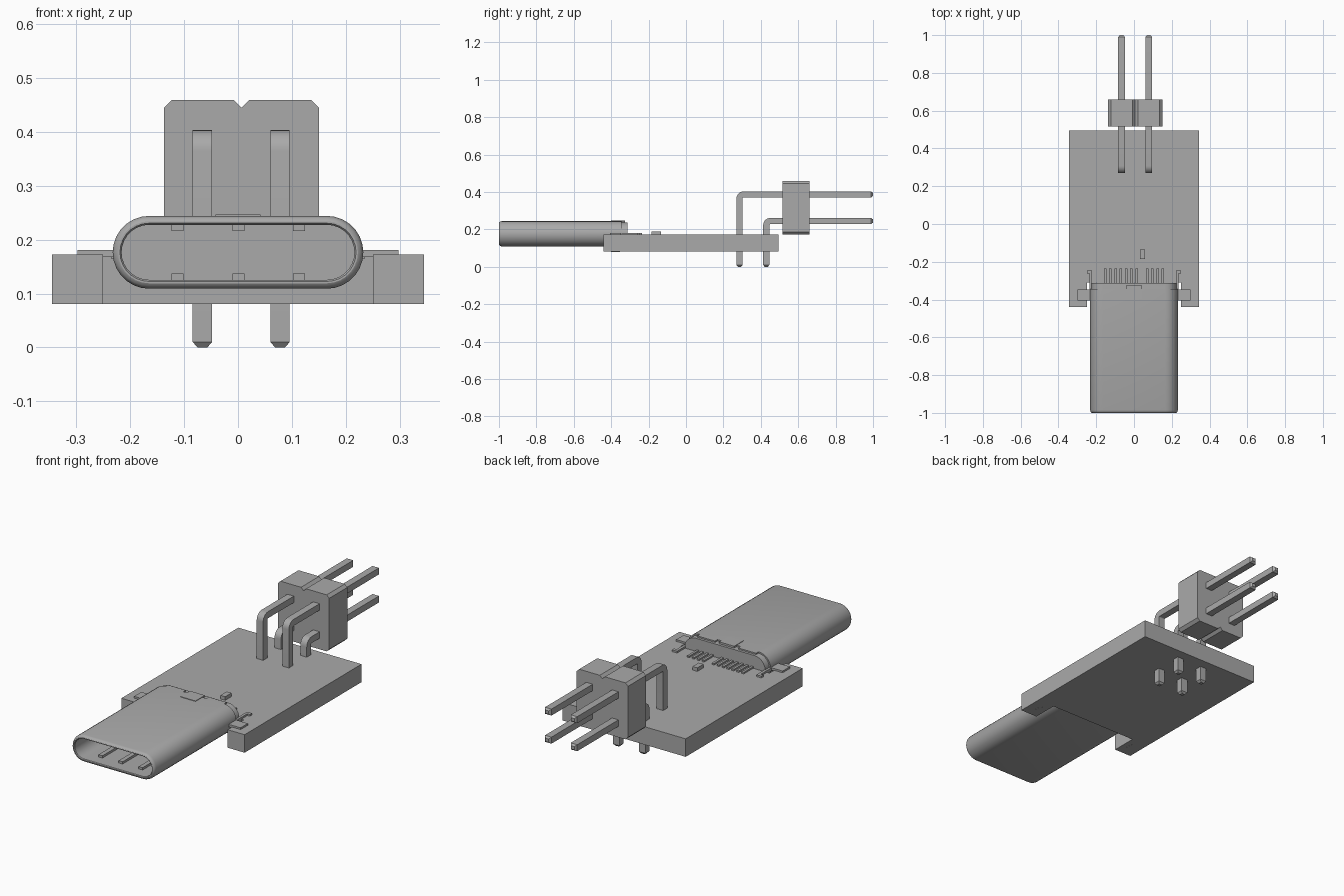
import bpy, bmesh, math
from mathutils import Vector

if "Cube" in bpy.data.objects:
    bpy.data.objects.remove(bpy.data.objects["Cube"])

grey = bpy.data.materials.new("neutral_grey")
grey.diffuse_color = (0.4, 0.4, 0.4, 1)
grey.use_nodes = True
grey.node_tree.nodes["Principled BSDF"].inputs["Base Color"].default_value = grey.diffuse_color


def finish(name, bm, smooth=False):
    bmesh.ops.recalc_face_normals(bm, faces=bm.faces)
    mesh = bpy.data.meshes.new(name)
    bm.to_mesh(mesh)
    bm.free()
    mesh.materials.append(grey)
    ob = bpy.data.objects.new(name, mesh)
    bpy.context.collection.objects.link(ob)
    if smooth:
        bpy.context.view_layer.objects.active = ob
        ob.select_set(True)
        bpy.ops.object.shade_smooth_by_angle(angle=math.radians(30))
        ob.select_set(False)
    return ob


def loft(name, rings, smooth=False):
    """Bridge matching closed rings and cap both ends."""
    bm = bmesh.new()
    vs = [[bm.verts.new(p) for p in r] for r in rings]
    n = len(vs[0])
    for a, b in zip(vs, vs[1:]):
        for i in range(n):
            j = (i + 1) % n
            bm.faces.new((a[i], a[j], b[j], b[i]))
    bm.faces.new(vs[0])
    bm.faces.new(vs[-1])
    return finish(name, bm, smooth)


def box(name, x0, x1, y0, y1, z0, z1):
    return loft(name, [[(x0, y0, z), (x1, y0, z), (x1, y1, z), (x0, y1, z)] for z in (z0, z1)])


def stadium(y, inset, zc=0.1765, r=0.0675, cx=0.165, seg=14):
    """Pill-shaped ring across the plug."""
    r -= inset
    pts = []
    for side, start in ((1, -90), (-1, 90)):
        for i in range(seg + 1):
            a = math.radians(start + 180 * i / seg)
            pts.append((side * cx + r * math.cos(a), y, zc + r * math.sin(a)))
    return pts


def bent_pin(name, x, y, z, h=0.018, end=1.0, bend=0.022):
    """Square pin running up from z = 0, bending back to y = end."""
    path = [((y, 0), 0, 0.5), ((y, 0.010), 0, 1)]
    for i in range(7):
        a = math.pi / 2 * i / 6
        path.append(((y + bend * (1 - math.cos(a)), z - bend + bend * math.sin(a)), a, 1))
    path += [((end - 0.010, z), math.pi / 2, 1), ((end, z), math.pi / 2, 0.5)]
    rings = []
    for (py, pz), a, s in path:
        n = Vector((-math.cos(a), math.sin(a)))
        w, t = h * s, 0.0165 * s
        rings.append([(x + sx * w, py + sn * t * n.x, pz + sn * t * n.y)
                      for sx, sn in ((-1, -1), (1, -1), (1, 1), (-1, 1))])
    return loft(name, rings, True)


# Circuit board with a front notch for the plug
outline = [(-0.345, -0.44), (-0.25, -0.44), (-0.25, -0.31), (0.25, -0.31),
           (0.25, -0.44), (0.345, -0.44), (0.345, 0.495), (-0.345, 0.495)]
loft("circuit_board", [[(x, y, z) for x, y in outline] for z in (0.081, 0.172)])

# Hollow plug shell with rounded lip
loft("plug_shell", [stadium(-0.345, 0), stadium(-0.985, 0), stadium(-0.992, 0.002),
                    stadium(-0.997, 0.005), stadium(-1.0, 0.010), stadium(-1.0, 0.0135),
                    stadium(-0.996, 0.0165), stadium(-0.62, 0.0165)], True)
# Stepped rear insert and top tabs
loft("plug_rear_insert", [stadium(-0.346, 0.007), stadium(-0.312, 0.007)], True)
box("rear_center_tab", -0.042, 0.042, -0.40, -0.325, 0.235, 0.2465)
for s in (-1, 1):
    a, b = sorted((s * 0.065, s * 0.165))
    box("rear_top_tab", a, b, -0.346, -0.325, 0.232, 0.244)

# Contact springs inside the opening
for x in (-0.112, 0.001, 0.113):
    box("upper_contact", x - 0.011, x + 0.011, -0.94, -0.62, 0.216, 0.2285)
    box("lower_contact", x - 0.011, x + 0.011, -0.94, -0.62, 0.1245, 0.137)

# Mounting brackets on both sides of the plug
for s in (-1, 1):
    def side_box(name, x0, x1, *rest):
        a, b = sorted((s * x0, s * x1))
        box(name, a, b, *rest)
    side_box("bracket_wing", 0.215, 0.298, -0.405, -0.347, 0.168, 0.181)
    side_box("bracket_leg", 0.278, 0.298, -0.40, -0.352, 0.0805, 0.178)
    side_box("bracket_arm", 0.222, 0.236, -0.35, -0.25, 0.165, 0.181)
    side_box("bracket_foot", 0.222, 0.25, -0.262, -0.245, 0.165, 0.181)

# Row of solder leads behind the plug
for i in range(12):
    if i != 7:
        x = (i - 5.5) * 0.0278
        box("solder_lead", x - 0.006, x + 0.006, -0.315, -0.235, 0.171, 0.180)

# Small surface component
box("chip_component", 0.031, 0.058, -0.185, -0.135, 0.171, 0.190)

# Header block with chamfered corners and centre grooves
cx, cz, w, h, c = 0.0065, 0.316, 0.1435, 0.143, 0.014
top = [(w, h - c), (w - c, h), (c, h), (0, h - c), (-c, h), (-w + c, h), (-w, h - c)]
profile = top + [(-x, -z) for x, z in top]
loft("header_block", [[(cx + x, y, cz + z) for x, z in profile] for y in (0.515, 0.66)])

# Two rows of right-angle header pins
for x in (-0.066, 0.078):
    bent_pin("tall_header_pin", x, 0.286, 0.387)
    bent_pin("short_header_pin", x, 0.429, 0.245)
